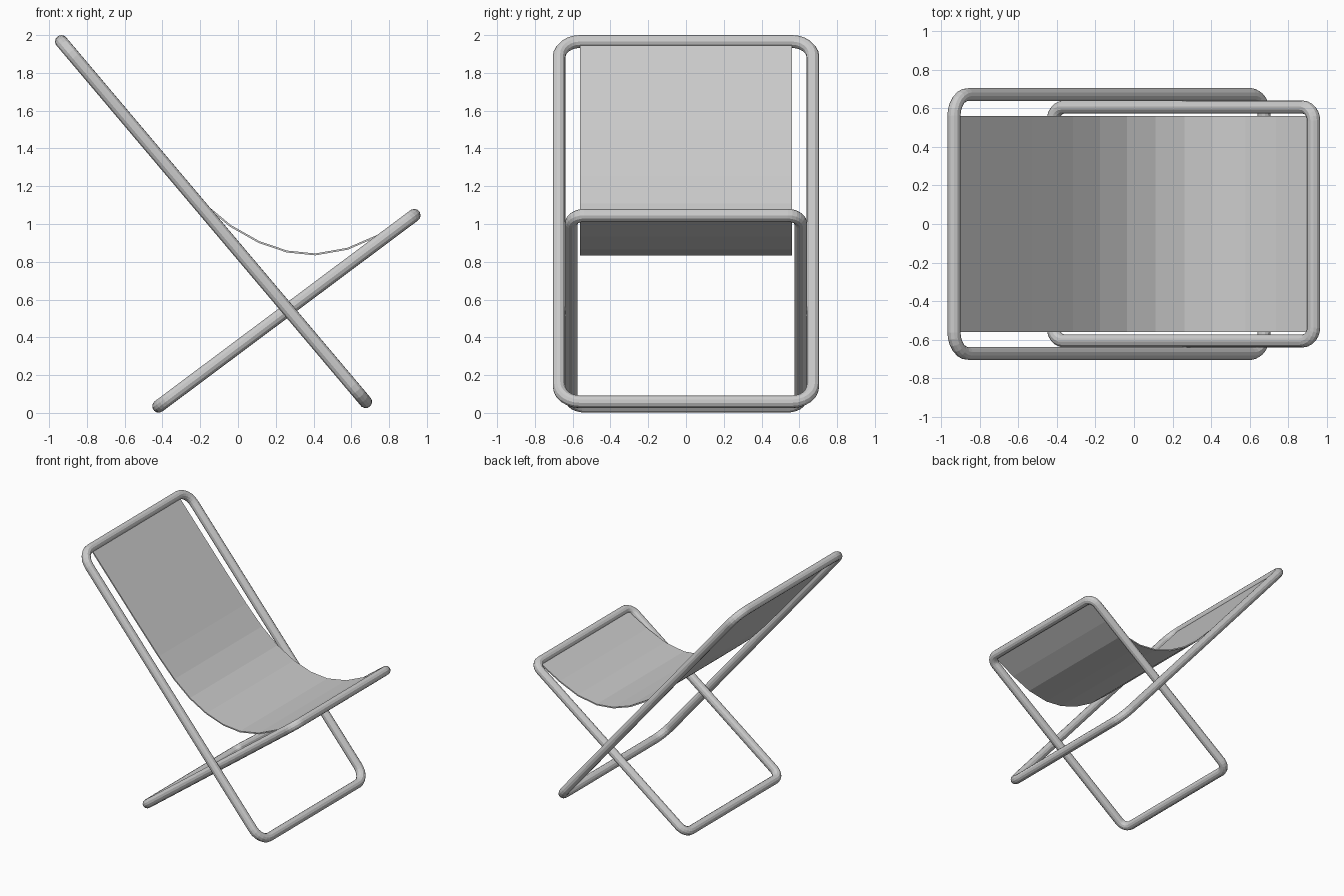
import bpy, bmesh
from math import sin, cos, pi
from mathutils import Vector

if "Cube" in bpy.data.objects:
    bpy.data.objects.remove(bpy.data.objects["Cube"])

TUBE = 0.034


def tube_frame(name, low, high, half_width, corner):
    """Closed rounded-rectangle tube leaning from low to high (x, z)."""
    a, b = Vector((low[0], 0, low[1])), Vector((high[0], 0, high[1]))
    u = (b - a).normalized()
    half_len = (b - a).length / 2
    mid = (a + b) / 2
    pts = []
    steps = 6
    for k, (su, sy) in enumerate([(1, 1), (-1, 1), (-1, -1), (1, -1)]):
        for i in range(steps + 1):
            t = k * pi / 2 + i / steps * pi / 2
            d = su * (half_len - corner) + corner * cos(t)
            y = sy * (half_width - corner) + corner * sin(t)
            pts.append(mid + u * d + Vector((0, y, 0)))
    cu = bpy.data.curves.new(name, 'CURVE')
    cu.dimensions = '3D'
    cu.bevel_depth = TUBE
    cu.bevel_resolution = 4
    sp = cu.splines.new('POLY')
    sp.points.add(len(pts) - 1)
    for p, co in zip(sp.points, pts):
        p.co = (*co, 1)
    sp.use_cyclic_u = True
    sp.use_smooth = False
    ob = bpy.data.objects.new(name, cu)
    bpy.context.collection.objects.link(ob)
    # turn the tube into a mesh
    bpy.ops.object.select_all(action='DESELECT')
    ob.select_set(True)
    bpy.context.view_layer.objects.active = ob
    bpy.ops.object.convert(target='MESH')
    return bpy.context.object


# Two crossing frames, the seat frame nested inside the back frame
tube_frame("back_frame", (0.676, 0.059), (-0.935, 1.966), 0.672, 0.11)
tube_frame("seat_frame", (-0.42, 0.035), (0.933, 1.046), 0.607, 0.07)

# Hanging fabric: faceted profile swept across the width
profile = [(-0.93, 1.964), (-0.53, 1.495), (-0.32, 1.253), (-0.18, 1.106),
           (-0.04, 0.99), (0.11, 0.905), (0.26, 0.854), (0.41, 0.839),
           (0.58, 0.869), (0.74, 0.938), (0.93, 1.044)]
bm = bmesh.new()
rows = [[bm.verts.new((x, y, z)) for y in (-0.56, 0.56)] for x, z in profile]
for (a, b), (c, d) in zip(rows, rows[1:]):
    bm.faces.new((a, c, d, b))
me = bpy.data.meshes.new("fabric_sling")
bm.to_mesh(me)
bm.free()
sling = bpy.data.objects.new("fabric_sling", me)
bpy.context.collection.objects.link(sling)
mod = sling.modifiers.new("thickness", 'SOLIDIFY')
mod.thickness = 0.01
mod.offset = 0
